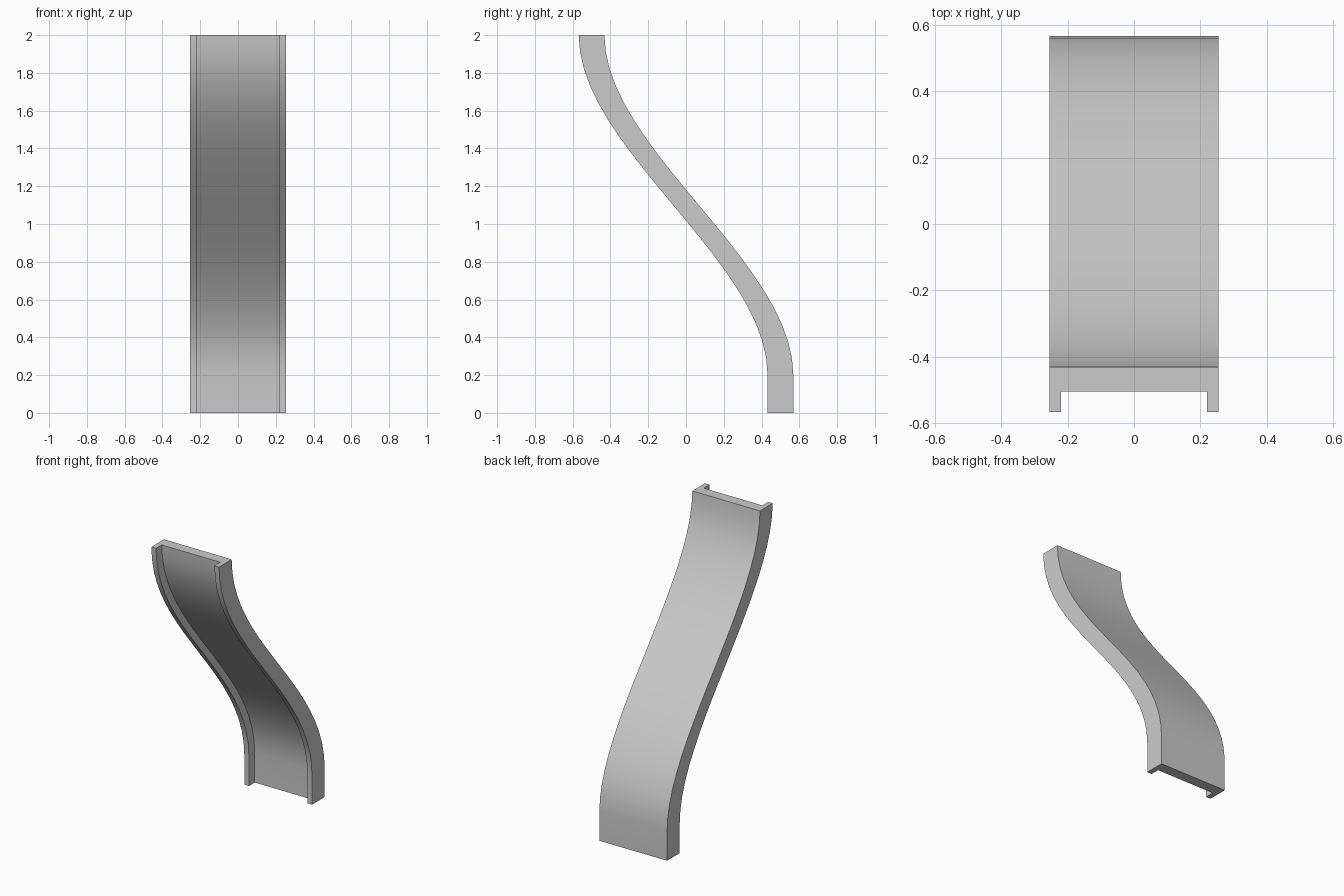
import bpy, bmesh

if "Cube" in bpy.data.objects:
    bpy.data.objects.remove(bpy.data.objects["Cube"])

SEGMENTS = 20      # steps along the curved part
STRAIGHT = 0.2     # height of the upright foot
HEIGHT = 2.0


def path():
    """Centre line of the slide as (y, z) points, bottom to top."""
    pts = [(0.5, 0.0)]
    for i in range(SEGMENTS + 1):
        u = i / SEGMENTS
        y = 0.5 - (3 * u * u - 2 * u ** 3)
        pts.append((y, STRAIGHT + u * (HEIGHT - STRAIGHT)))
    return pts


def sweep(name, x0, x1, y0, y1):
    """Sweep a horizontal rectangle up the centre line."""
    bm = bmesh.new()
    rings = []
    for y, z in path():
        rings.append([bm.verts.new(p) for p in (
            (x0, y + y0, z), (x1, y + y0, z), (x1, y + y1, z), (x0, y + y1, z))])
    for a, b in zip(rings, rings[1:]):
        for i in range(4):
            j = (i + 1) % 4
            bm.faces.new((a[i], a[j], b[j], b[i]))
    bm.faces.new(rings[0][::-1])
    bm.faces.new(rings[-1])
    bmesh.ops.recalc_face_normals(bm, faces=bm.faces)
    mesh = bpy.data.meshes.new(name)
    bm.to_mesh(mesh)
    bm.free()
    obj = bpy.data.objects.new(name, mesh)
    bpy.context.collection.objects.link(obj)
    bpy.ops.object.select_all(action='DESELECT')
    obj.select_set(True)
    bpy.context.view_layer.objects.active = obj
    bpy.ops.object.shade_smooth_by_angle(angle=0.6)
    return obj


# Side rails, full depth
sweep("left_rail", -0.255, -0.22, -0.068, 0.068)
sweep("right_rail", 0.22, 0.255, -0.068, 0.068)

# Sliding deck, set back from the front and flush with the back of the rails
sweep("slide_deck", -0.22, 0.22, -0.006, 0.068)
